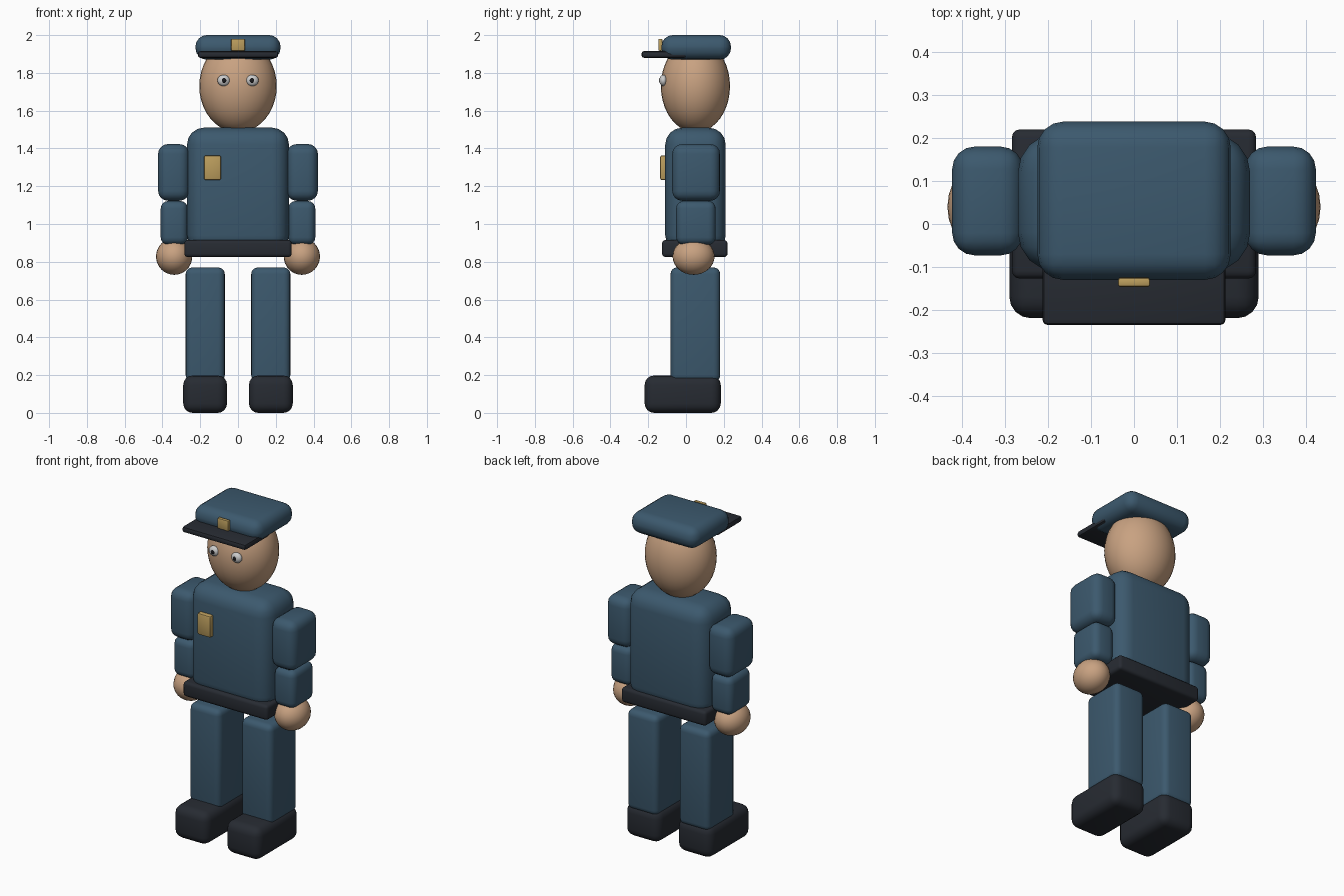
import bpy
import math

if "Cube" in bpy.data.objects:
    bpy.data.objects.remove(bpy.data.objects["Cube"])


def material(name, r, g, b):
    m = bpy.data.materials.new(name)
    m.diffuse_color = (r, g, b, 1)
    m.use_nodes = True
    m.node_tree.nodes["Principled BSDF"].inputs["Base Color"].default_value = m.diffuse_color
    return m


CLOTH = material("blue_cloth", 0.045, 0.10, 0.155)
DARK = material("dark_leather", 0.02, 0.024, 0.032)
SKIN = material("skin", 0.58, 0.36, 0.22)
GOLD = material("brass", 0.50, 0.34, 0.11)
WHITE = material("eye_white", 0.85, 0.85, 0.85)
BLACK = material("pupil_black", 0.01, 0.01, 0.012)


def box(name, x, y, z, bevel, mat, segments=4):
    """Rounded box spanning the (min, max) ranges x, y and z."""
    ranges = (x, y, z)
    bpy.ops.mesh.primitive_cube_add(size=1, location=[sum(r) / 2 for r in ranges])
    ob = bpy.context.object
    ob.name = name
    ob.scale = [r[1] - r[0] for r in ranges]
    bpy.ops.object.transform_apply(location=False, rotation=False, scale=True)
    mod = ob.modifiers.new("round_edges", 'BEVEL')
    mod.width = bevel
    mod.segments = segments
    ob.data.materials.append(mat)
    bpy.ops.object.modifier_apply(modifier=mod.name)
    bpy.ops.object.shade_smooth_by_angle(angle=math.radians(35))
    return ob


def ball(name, centre, radii, mat, segments=32, rings=20):
    """Smooth ellipsoid."""
    bpy.ops.mesh.primitive_uv_sphere_add(segments=segments, ring_count=rings,
                                         radius=1, location=centre)
    ob = bpy.context.object
    ob.name = name
    ob.scale = radii
    bpy.ops.object.transform_apply(location=False, rotation=False, scale=True)
    bpy.ops.object.shade_smooth()
    ob.data.materials.append(mat)
    return ob


# Head and cap
ball("head", (0, 0.05, 1.73), (0.205, 0.183, 0.245), SKIN)
box("cap", (-0.225, 0.225), (-0.13, 0.238), (1.87, 2.0), 0.06, CLOTH)
box("cap_visor", (-0.213, 0.213), (-0.235, 0.0), (1.88, 1.915), 0.012, DARK, 2)
box("cap_badge", (-0.037, 0.037), (-0.146, -0.125), (1.917, 1.98), 0.005, GOLD, 2)

# Torso, belt and chest badge
box("torso", (-0.27, 0.27), (-0.11, 0.21), (0.85, 1.51), 0.09, CLOTH)
box("belt", (-0.284, 0.284), (-0.127, 0.22), (0.825, 0.915), 0.018, DARK, 3)
box("chest_badge", (-0.18, -0.09), (-0.137, -0.10), (1.232, 1.363), 0.01, GOLD, 2)

# Paired parts on both sides
for side, s in (("right", -1), ("left", 1)):
    def span(a, b):
        return tuple(sorted((s * a, s * b)))

    ball(side + "_eye", (s * 0.076, -0.12, 1.76), (0.033, 0.021, 0.03), WHITE, 20, 12)
    ball(side + "_pupil", (s * 0.074, -0.134, 1.76), (0.014, 0.01, 0.015), BLACK, 16, 10)
    box(side + "_upper_arm", span(0.258, 0.423), (-0.073, 0.18), (1.123, 1.423), 0.052, CLOTH)
    box(side + "_forearm", span(0.266, 0.409), (-0.052, 0.157), (0.89, 1.122), 0.04, CLOTH)
    ball(side + "_hand", (s * 0.338, 0.04, 0.828), (0.096, 0.111, 0.097), SKIN, 24, 16)
    box(side + "_leg", span(0.07, 0.277), (-0.082, 0.181), (0.165, 0.77), 0.035, CLOTH)
    box(side + "_shoe", span(0.058, 0.29), (-0.219, 0.184), (0.0, 0.198), 0.05, DARK)
